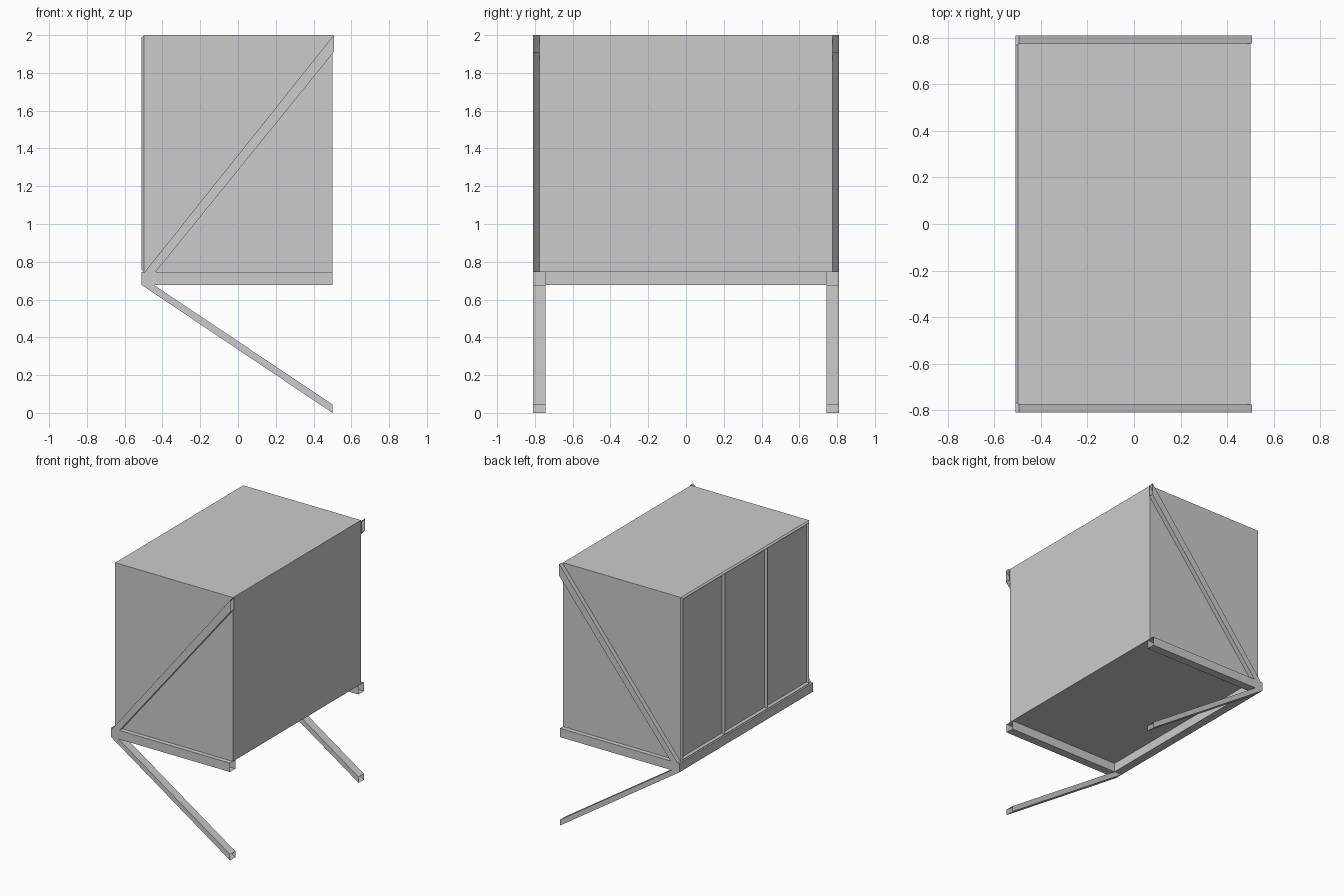
import bpy, bmesh
from mathutils import Vector

default = bpy.data.objects.get("Cube")
if default:
    bpy.data.objects.remove(default, do_unlink=True)

GREY = (0.6, 0.6, 0.6, 1.0)
mat = bpy.data.materials.new("plain_grey")
mat.use_nodes = True
mat.diffuse_color = GREY
mat.node_tree.nodes["Principled BSDF"].inputs["Base Color"].default_value = GREY


def finish(name, bm):
    bmesh.ops.recalc_face_normals(bm, faces=bm.faces)
    mesh = bpy.data.meshes.new(name)
    bm.to_mesh(mesh)
    bm.free()
    mesh.materials.append(mat)
    obj = bpy.data.objects.new(name, mesh)
    bpy.context.scene.collection.objects.link(obj)
    return obj


def extrude_profile(bm, profile, y0, y1, open_right=False):
    """Extrude an x/z outline along y; optionally leave its +x end open."""
    a = [bm.verts.new((x, y0, z)) for x, z in profile]
    b = [bm.verts.new((x, y1, z)) for x, z in profile]
    bm.faces.new(a)
    bm.faces.new(b[::-1])
    right = max(x for x, z in profile)
    for i in range(len(profile)):
        j = (i + 1) % len(profile)
        if open_right and profile[i][0] == profile[j][0] == right:
            continue
        bm.faces.new((a[i], b[i], b[j], a[j]))


def part(name, profile, y0, y1, open_right=False):
    bm = bmesh.new()
    extrude_profile(bm, profile, y0, y1, open_right)
    return finish(name, bm)


LEFT, RIGHT = -0.51, 0.5      # extent in x
BASE, FLOOR, TOP = 0.677, 0.745, 2.0
BODY_Y, OUTER_Y, INNER_Y = 0.775, 0.81, 0.745

# Body: a box with a bevelled rim and three recessed panels on its -x face
bm = bmesh.new()
extrude_profile(bm, [(LEFT, FLOOR), (RIGHT, FLOOR), (RIGHT, TOP), (LEFT, TOP)],
                -BODY_Y, BODY_Y)
bmesh.ops.recalc_face_normals(bm, faces=bm.faces)
panel_side = min(bm.faces, key=lambda f: f.calc_center_median().x)
bmesh.ops.bevel(bm, geom=list(panel_side.edges), offset=0.012,
                segments=1, affect='EDGES')


def panel_faces():
    return [f for f in bm.faces if f.calc_center_median().x < LEFT + 0.001]


for cut_y in (-BODY_Y / 3, BODY_Y / 3):
    faces = panel_faces()
    edges = {e for f in faces for e in f.edges}
    verts = {v for f in faces for v in f.verts}
    bmesh.ops.bisect_plane(bm, geom=faces + list(edges) + list(verts),
                           plane_co=Vector((0, cut_y, 0)),
                           plane_no=Vector((0, 1, 0)))
bmesh.ops.inset_individual(bm, faces=panel_faces(), thickness=0.017, depth=-0.016)
finish("body", bm)

# Beam along the panelled side
part("cross_beam", [(LEFT, BASE), (-0.445, BASE), (-0.445, FLOOR), (LEFT, FLOOR)],
     -INNER_Y, INNER_Y)

# Open-ended tubes repeated on the front and the back
for label, s in (("front", -1), ("back", 1)):
    part(label + "_side_beam",
         [(LEFT, BASE), (RIGHT, BASE), (RIGHT, FLOOR), (LEFT, FLOOR)],
         s * INNER_Y, s * OUTER_Y, True)
    part(label + "_sloping_leg",
         [(LEFT, BASE), (RIGHT, 0.0), (RIGHT, 0.045), (-0.445, BASE)],
         s * INNER_Y, s * OUTER_Y, True)
    part(label + "_diagonal_brace",
         [(-0.495, FLOOR), (-0.437, FLOOR), (0.507, 1.91), (0.507, TOP)],
         s * BODY_Y, s * OUTER_Y, True)
